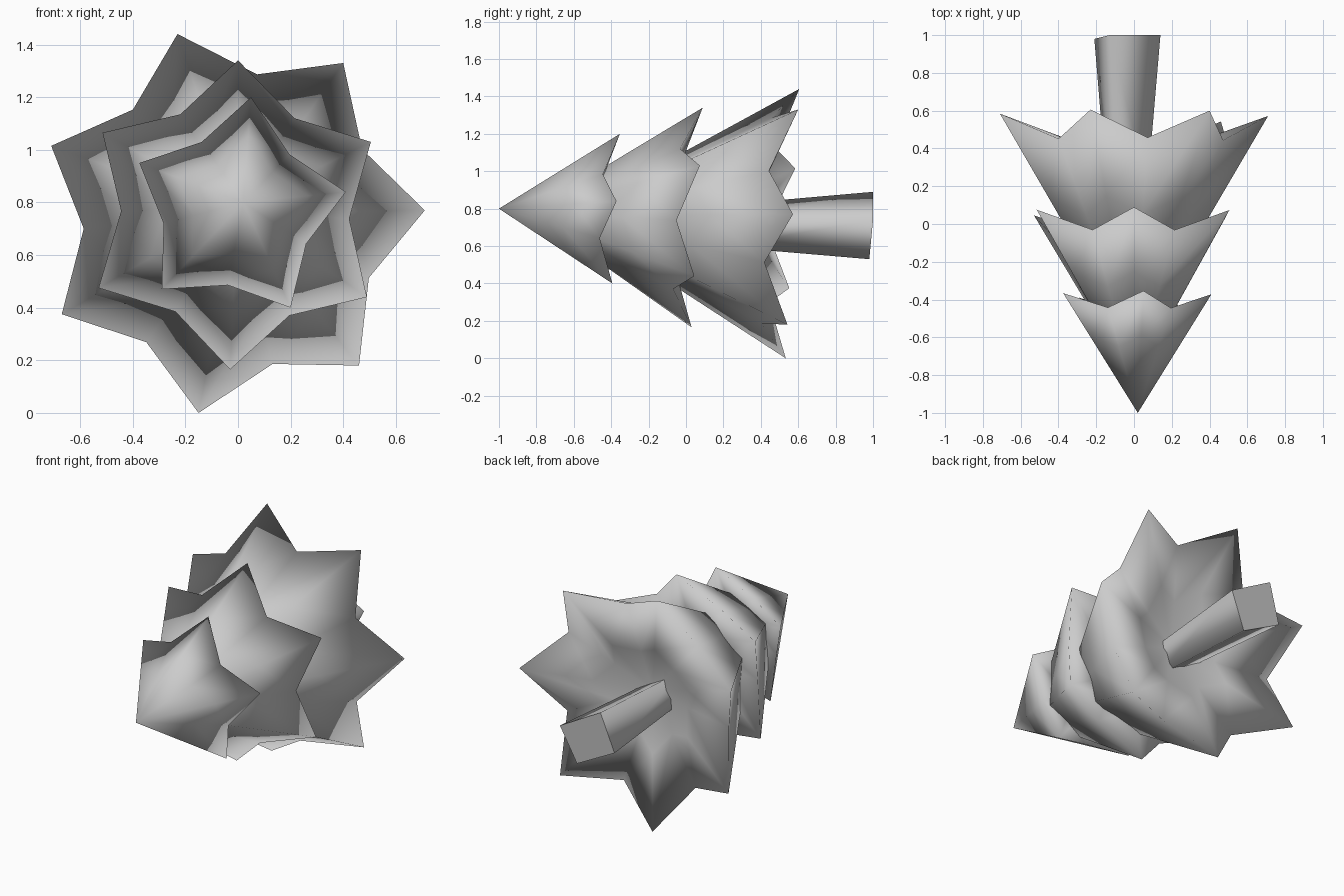
import bpy
import bmesh
from mathutils import Vector

default_cube = bpy.data.objects.get("Cube")
if default_cube:
    bpy.data.objects.remove(default_cube, do_unlink=True)

# Single grey material
grey = bpy.data.materials.new("plain_grey")
grey.use_nodes = True
grey_colour = (0.6, 0.6, 0.6, 1.0)
grey.diffuse_color = grey_colour
grey.node_tree.nodes["Principled BSDF"].inputs["Base Color"].default_value = grey_colour


def finish(bm, name):
    """Turn a bmesh into a smooth shaded object."""
    bmesh.ops.recalc_face_normals(bm, faces=bm.faces)
    for face in bm.faces:
        face.smooth = True
    mesh = bpy.data.meshes.new(name)
    bm.to_mesh(mesh)
    bm.free()
    mesh.materials.append(grey)
    obj = bpy.data.objects.new(name, mesh)
    bpy.context.collection.objects.link(obj)
    return obj


def add_ring(bm, points):
    return [bm.verts.new(p) for p in points]


def bridge(bm, ring_a, ring_b):
    count = len(ring_a)
    for i in range(count):
        j = (i + 1) % count
        bm.faces.new((ring_a[i], ring_a[j], ring_b[j], ring_b[i]))


def fan(bm, ring, tip):
    count = len(ring)
    for i in range(count):
        bm.faces.new((ring[i], ring[(i + 1) % count], tip))


def make_tier(name, apex, rim_y, notch, spikes):
    """Star-rimmed cone lying along y with a hollowed underside."""
    apex = Vector(apex)
    centre = Vector((0, rim_y, sum(z for x, z in spikes) / len(spikes)))
    rim = []
    for i, (x, z) in enumerate(spikes):
        next_x, next_z = spikes[(i + 1) % len(spikes)]
        spike = Vector((x, rim_y + 0.05 * (z - centre.z), z))
        middle = Vector(((x + next_x) / 2, rim_y, (z + next_z) / 2))
        valley = centre + (middle - centre) * 0.85
        valley.y = rim_y - notch + 0.05 * (valley.z - centre.z)
        rim += [spike, valley]
    hollow = centre - Vector((0, notch * 1.8, 0))

    bm = bmesh.new()
    outer = add_ring(bm, rim)
    upper = add_ring(bm, [apex.lerp(p, 0.63) for p in rim])
    under = add_ring(bm, [hollow.lerp(p, 0.45) for p in rim])
    fan(bm, upper, bm.verts.new(apex))
    bridge(bm, upper, outer)
    bridge(bm, outer, under)
    fan(bm, under, bm.verts.new(hollow))
    return finish(bm, name)


# Foliage tiers, from the tip to the base
make_tier("top_foliage", (0.02, -1, 0.8), -0.375, 0.08,
          [(0.05, 1.2), (0.41, 0.84), (0.2, 0.4), (-0.29, 0.47), (-0.375, 0.95)])
make_tier("middle_foliage", (0, -0.84, 0.78), 0.06, 0.11,
          [(0, 1.34), (0.505, 1.03), (0.49, 0.44), (-0.03, 0.165),
           (-0.53, 0.475), (-0.515, 1.065)])
make_tier("bottom_foliage", (0, -0.64, 0.76), 0.57, 0.14,
          [(-0.23, 1.44), (0.4, 1.33), (0.71, 0.77), (0.46, 0.18),
           (-0.15, 0), (-0.67, 0.375), (-0.71, 1.015)])

# Four-sided trunk that flares towards its cut end
end = [Vector(p) for p in ((0.14, 1, 0.74), (-0.13, 1, 0.89),
                           (-0.21, 0.98, 0.66), (0.04, 0.98, 0.53))]
middle = sum(end, Vector()) / len(end)
root = [middle + (p - middle) * 0.62 for p in end]
for p in root:
    p.y = 0.2
bm = bmesh.new()
root_ring = add_ring(bm, root)
end_ring = add_ring(bm, end)
bridge(bm, root_ring, end_ring)
for ring in (root_ring, end_ring):
    cap = bm.faces.new(ring)
    for edge in cap.edges:
        edge.smooth = False
finish(bm, "trunk")
